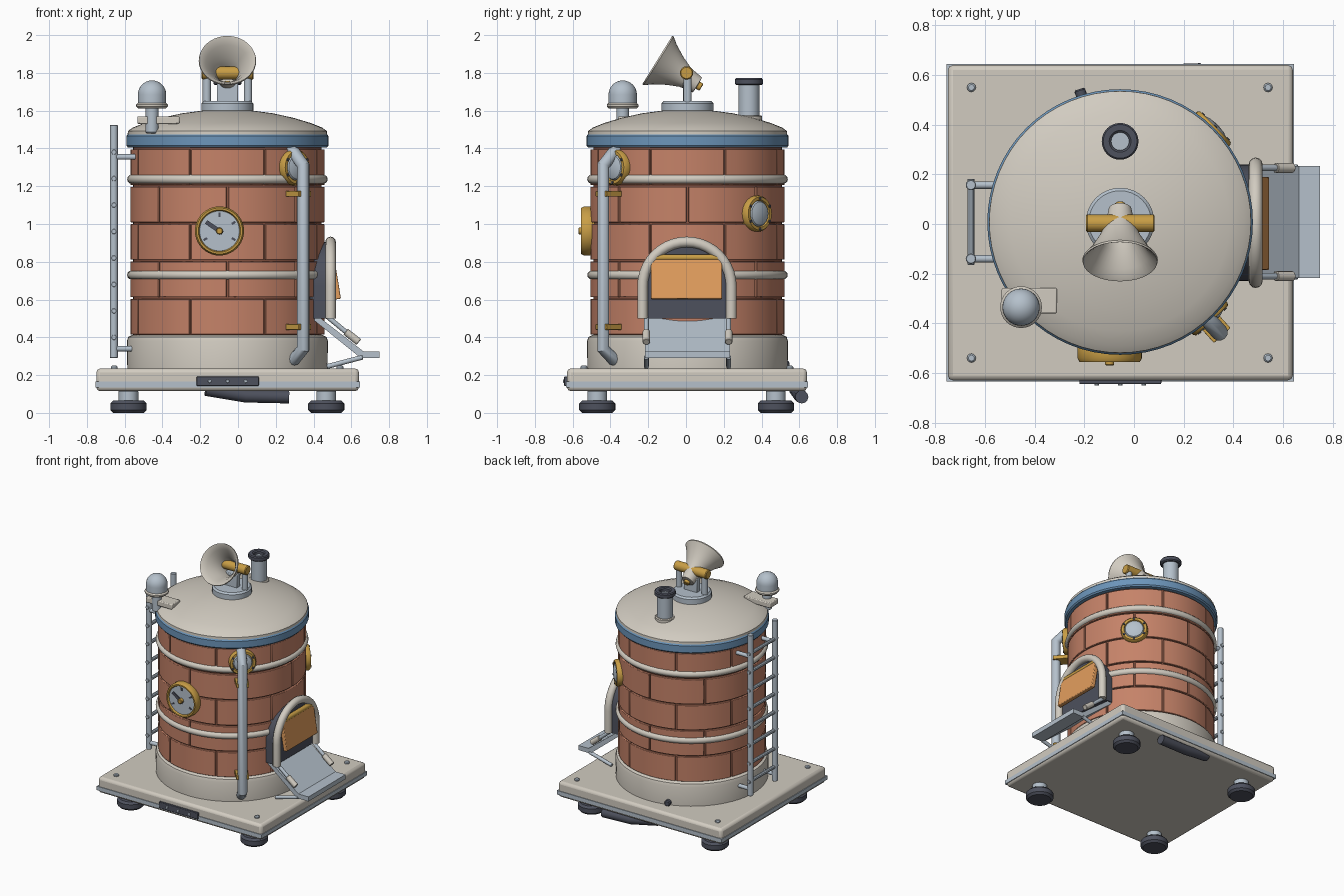
import bpy, bmesh
from math import sin, cos, pi, radians
from mathutils import Vector, Matrix

if "Cube" in bpy.data.objects:
    bpy.data.objects.remove(bpy.data.objects["Cube"])

CX, CY = -0.056, 0.008          # axis of the round body
UP = Vector((0, 0, 1))
parts = []


def material(name, rgb):
    m = bpy.data.materials.new(name)
    m.use_nodes = True
    m.diffuse_color = (*rgb, 1)
    m.node_tree.nodes["Principled BSDF"].inputs["Base Color"].default_value = (*rgb, 1)
    return m


CREAM = material("cream paint", (0.64, 0.60, 0.53))
STEEL = material("pale steel", (0.46, 0.53, 0.60))
DARK = material("dark slate", (0.075, 0.082, 0.11))
BRICK = material("terracotta brick", (0.56, 0.225, 0.14))
MORTAR = material("dark mortar", (0.25, 0.09, 0.055))
BLUE = material("blue band", (0.15, 0.30, 0.49))
GOLD = material("brass", (0.58, 0.34, 0.06))
ORANGE = material("orange flap", (0.76, 0.34, 0.11))


def add(name, bm, mat, bevel=0):
    bmesh.ops.recalc_face_normals(bm, faces=bm.faces)
    me = bpy.data.meshes.new(name)
    bm.to_mesh(me)
    bm.free()
    me.materials.append(mat)
    ob = bpy.data.objects.new(name, me)
    bpy.context.collection.objects.link(ob)
    if bevel:
        mod = ob.modifiers.new("bevel", "BEVEL")
        mod.width, mod.segments, mod.limit_method = bevel, 2, "ANGLE"
    parts.append(ob)
    return ob


def lathe(name, profile, mat, loc=(0, 0, 0), axis=UP, steps=32):
    """Spin (radius, height) points around an axis through loc."""
    bm = bmesh.new()
    vs = [bm.verts.new((r, 0, z)) for r, z in profile]
    es = [bm.edges.new(p) for p in zip(vs, vs[1:])]
    bmesh.ops.spin(bm, geom=vs + es, cent=(0, 0, 0), axis=UP, angle=2 * pi, steps=steps)
    bmesh.ops.remove_doubles(bm, verts=bm.verts, dist=0.0001)
    rot = Vector(axis).to_track_quat("Z", "Y").to_matrix().to_4x4()
    bm.transform(Matrix.Translation(loc) @ rot)
    return add(name, bm, mat)


def disc(name, r, z0, z1, mat, loc=(0, 0, 0), axis=UP, b=0.006, steps=32):
    return lathe(name, [(0, z0), (r - b, z0), (r, z0 + b), (r, z1 - b), (r - b, z1), (0, z1)],
                 mat, loc, axis, steps)


def rod(name, a, b, r, mat, steps=14):
    d = Vector(b) - Vector(a)
    return disc(name, r, 0, d.length, mat, a, d, r * 0.15, steps)


def box(name, lo, hi, mat, bevel=0, turn=0):
    """Box between two corners, optionally turned about its own centre."""
    lo, hi = Vector(lo), Vector(hi)
    bm = bmesh.new()
    bmesh.ops.create_cube(bm, size=1)
    bm.transform(Matrix.Translation((lo + hi) / 2) @ Matrix.Rotation(turn, 4, "Z")
                 @ Matrix.Diagonal((*(hi - lo), 1)))
    return add(name, bm, mat, bevel)


def prism(name, pts, push, mat, bevel=0):
    bm = bmesh.new()
    face = bm.faces.new([bm.verts.new(p) for p in pts])
    new = bmesh.ops.extrude_face_region(bm, geom=[face])["geom"]
    bmesh.ops.translate(bm, vec=push, verts=[v for v in new if isinstance(v, bmesh.types.BMVert)])
    if face.is_valid and len(face.link_loops if hasattr(face, "link_loops") else face.loops) and \
            not any(f for f in bm.faces if f is not face and set(f.verts) == set(face.verts)) and \
            any(e.is_boundary for e in bm.edges):
        bmesh.ops.holes_fill(bm, edges=bm.edges)
    return add(name, bm, mat, bevel)


def tube(name, pts, r, mat):
    cu = bpy.data.curves.new(name, "CURVE")
    cu.dimensions, cu.bevel_depth, cu.bevel_resolution, cu.use_fill_caps = "3D", r, 4, True
    sp = cu.splines.new("POLY")
    sp.points.add(len(pts) - 1)
    for p, co in zip(sp.points, pts):
        p.co = (*co, 1)
    tmp = bpy.data.objects.new(name, cu)
    bm = bmesh.new()
    me = bpy.data.meshes.new_from_object(tmp)
    bm.from_mesh(me)
    bpy.data.objects.remove(tmp)
    bpy.data.meshes.remove(me)
    return add(name, bm, mat)


def radial(deg, r, z):
    a = radians(deg)
    return Vector((CX + r * cos(a), CY + r * sin(a), z))


# base plate, trim, feet and bolts
box("base_plate", (-0.75, -0.63, 0.115), (0.64, 0.64, 0.235), CREAM, 0.02)
box("base_trim", (-0.755, -0.635, 0.135), (0.645, 0.645, 0.165), STEEL)
for x in (-0.58, 0.467):
    for y in (-0.47, 0.476):
        disc("foot_pad", 0.096, 0, 0.065, DARK, (x, y, 0), b=0.015)
        disc("foot_stem", 0.052, 0.05, 0.12, STEEL, (x, y, 0))
for x in (-0.655, 0.54):
    for y in (-0.54, 0.55):
        disc("plate_bolt", 0.018, 0.23, 0.25, STEEL, (x, y, 0), steps=12)
box("front_tag", (-0.22, -0.645, 0.143), (0.11, -0.625, 0.192), DARK, 0.004)
for x in (-0.15, -0.055, 0.04):
    rod("tag_rivet", (x, -0.64, 0.168), (x, -0.651, 0.168), 0.009, STEEL, 10)
tube("rear_exhaust", [(-0.17, 0.58, 0.125), (0.04, 0.605, 0.09), (0.27, 0.613, 0.085)], 0.035, DARK)
disc("rear_drain", 0.022, 0, 0.05, DARK, radial(107, 0.51, 0.255), radial(107, 1, 0) - radial(107, 0, 0))

# round body: footing, mortar core and staggered bricks
C = (CX, CY, 0)
lathe("footing", [(0.4, 0.23), (0.53, 0.23), (0.532, 0.38), (0.525, 0.402), (0.505, 0.412), (0.4, 0.412)],
      CREAM, C, steps=64)
lathe("mortar_core", [(0.499, 0.4), (0.499, 1.42)], MORTAR, C, steps=64)


def brick(deg0, deg1, z0, z1, n=6):
    bm = bmesh.new()
    rings = []
    for i in range(n + 1):
        d = deg0 + (deg1 - deg0) * i / n
        rings.append([bm.verts.new(radial(d, r, z)) for r, z in
                      ((0.49, z0), (0.514, z0), (0.514, z1), (0.49, z1))])
    for a, b in zip(rings, rings[1:]):
        for k in range(4):
            bm.faces.new((a[k], a[k - 1], b[k - 1], b[k]))
    for end in (rings[0], rings[-1]):
        bm.faces.new(end)
    add("brick", bm, BRICK, 0.003)


ROW = 0.198
for row in range(5):
    for k in range(8):
        start = 45 * k + (22.5 if row % 2 == 0 else 0)
        z = 0.41 + row * ROW
        brick(start + 0.6, start + 44.4, z + 0.005, z + ROW - 0.005)

# hoops, blue band and domed roof
for z in (0.73, 1.237):
    ring = [(0.507 + 0.024 * cos(t * pi / 6), z + 0.024 * sin(t * pi / 6)) for t in range(13)]
    lathe("hoop", ring, CREAM, C, steps=64)
lathe("blue_band", [(0.49, 1.405), (0.527, 1.405), (0.535, 1.415), (0.535, 1.465), (0.527, 1.476), (0.49, 1.476)],
      BLUE, C, steps=64)
lathe("roof", [(0.5, 1.47), (0.528, 1.475), (0.527, 1.492), (0.50, 1.511), (0.44, 1.535), (0.35, 1.562),
               (0.24, 1.586), (0.12, 1.602), (0, 1.606)], CREAM, C, steps=64)

# horn with its stand
disc("horn_pedestal", 0.138, 1.58, 1.65, STEEL, C, b=0.012)
for x in (-0.165, 0.053):
    rod("horn_post", (x, CY, 1.64), (x, CY, 1.80), 0.022, STEEL)
box("horn_bracket", (-0.112, -0.015, 1.64), (0, 0.03, 1.75), STEEL, 0.005)
rod("horn_pivot", (-0.193, 0.003, 1.80), (0.083, 0.003, 1.80), 0.035, GOLD, 20)
HORN_AXIS = Vector((0, 0.85, -0.527)).normalized()
MOUTH = Vector((CX, -0.152, 1.868))
lathe("horn", [(0.042, 0.25), (0.048, 0.17), (0.075, 0.10), (0.115, 0.035), (0.143, 0.004), (0.15, 0),
               (0.152, 0.008), (0.123, 0.045), (0.086, 0.11), (0.058, 0.175), (0.046, 0.25), (0, 0.255)],
      CREAM, MOUTH, HORN_AXIS, 40)
rod("horn_tail", MOUTH + HORN_AXIS * 0.24, MOUTH + HORN_AXIS * 0.275, 0.022, GOLD)

# chimney
P = (CX, 0.333, 0)
disc("chimney_base", 0.07, 1.53, 1.575, CREAM, P)
disc("chimney_pipe", 0.056, 1.54, 1.745, STEEL, P)
lathe("chimney_collar", [(0.036, 1.74), (0.036, 1.765), (0.044, 1.772), (0.068, 1.772), (0.074, 1.765),
                         (0.074, 1.742), (0.066, 1.735), (0.05, 1.735)], DARK, P)

# beacon on its shelf
P = (-0.455, -0.335, 0)
box("beacon_shelf", (-0.533, -0.36, 1.53), (-0.31, -0.258, 1.57), CREAM, 0.006)
disc("beacon_stem", 0.034, 1.48, 1.62, STEEL, P)
disc("beacon_collar", 0.084, 1.612, 1.642, CREAM, P, b=0.01)
lathe("beacon_lamp", [(0.075, 1.64)] + [(0.075 * cos(t * pi / 16), 1.685 + 0.075 * sin(t * pi / 16))
                                        for t in range(9)], STEEL, P)

# ladder
for y in (-0.14, 0.157):
    rod("ladder_rail", (-0.657, y, 0.29), (-0.657, y, 1.525), 0.021, STEEL)
    for z in (0.34, 1.355):
        rod("ladder_standoff", (-0.657, y, z), (-0.53, y, z), 0.015, STEEL)
for i in range(8):
    z = 0.40 + 0.14 * i
    rod("ladder_rung", (-0.657, -0.165, z), (-0.657, 0.182, z), 0.014, STEEL, 10)

# front pressure gauge
G = Vector((-0.098, -0.53, 0.963))
FRONT = Vector((0, -1, 0))
lathe("gauge_rim", [(0.12, -0.05), (0.13, -0.03), (0.13, 0.01), (0.122, 0.025), (0.112, 0.025), (0.104, 0.008)],
      GOLD, G, FRONT, 40)
disc("gauge_face", 0.108, -0.03, 0.013, STEEL, G, FRONT, 0.002)


def dial_mark(name, deg, r0, r1, half, front):
    """Flat bar lying along a radius of the dial."""
    d = Vector((sin(radians(deg)), 0, cos(radians(deg))))
    s = Vector((d.z, 0, -d.x)) * half
    base = G + FRONT * front
    prism(name, [base + d * r0 - s, base + d * r0 + s, base + d * r1 + s, base + d * r1 - s],
          FRONT * 0.006, DARK)


for deg in (-120, 0, 60, 120):
    dial_mark("gauge_tick", deg, 0.075, 0.097, 0.006, 0.011)
dial_mark("gauge_needle", -56, -0.02, 0.085, 0.011, 0.02)
disc("gauge_hub", 0.018, 0, 0.04, GOLD, G, FRONT, 0.004, 16)

# round windows
for deg, z in ((-47, 1.30), (45, 1.055)):
    n = radial(deg, 1, 0) - radial(deg, 0, 0)
    P = radial(deg, 0.515, z)
    lathe("window_rim", [(0.09, -0.04), (0.095, -0.02), (0.095, 0.018), (0.088, 0.028), (0.072, 0.028), (0.066, 0.015)],
          GOLD, P, n)
    lathe("window_glass", [(0.07, 0.015), (0.062, 0.028), (0.04, 0.036), (0, 0.04)], STEEL, P, n)
    side = n.cross(UP)
    for k in range(6):
        t = radians(60 * k + 30)
        q = P + (side * cos(t) + UP * sin(t)) * 0.081
        rod("window_bolt", q + n * 0.02, q + n * 0.033, 0.008, DARK, 8)

# outside pipe with clamps
tube("drain_pipe", [radial(-48, r, z) for r, z in ((0.50, 1.385), (0.53, 1.375), (0.60, 1.31),
                                                   (0.60, 0.34), (0.53, 0.285), (0.50, 0.28))], 0.034, STEEL)
for z in (1.16, 0.455):
    m = radial(-48, 0.56, z)
    h = Vector((0.055, 0.045, 0.015))
    box("pipe_clamp", m - h, m + h, GOLD, 0.003, radians(-48))

# arched doorway with hanging flap
Y0 = 0.005
arc = [(0.235 * cos(t * pi / 20), 0.67 + 0.235 * sin(t * pi / 20)) for t in range(21)]
outline = [(0.235, 0.50)] + arc + [(-0.235, 0.50)]
tube("door_arch", [(0.49, Y0 + y, z) for y, z in outline], 0.028, CREAM)
prism("door_recess", [(0.36, Y0 + y, z) for y, z in outline], Vector((0.122, 0, 0)), DARK)
prism("door_flap", [(0.478, -0.185, 0.815), (0.51, -0.185, 0.82), (0.545, -0.185, 0.605), (0.515, -0.185, 0.60)],
      Vector((0, 0.375, 0)), ORANGE, 0.005)
rod("flap_hinge", (0.497, -0.187, 0.822), (0.497, 0.192, 0.822), 0.018, GOLD)

# loading ramp with lip, side rails and struts
prism("ramp", [(0.39, -0.217, 0.50), (0.40, -0.217, 0.53), (0.665, -0.217, 0.325), (0.75, -0.217, 0.325),
               (0.75, -0.217, 0.29), (0.65, -0.217, 0.29)], Vector((0, 0.45, 0)), STEEL)
for y in (-0.21, 0.226):
    rod("ramp_rail", (0.43, y, 0.545), (0.60, y, 0.405), 0.013, STEEL)
    rod("ramp_grip", (0.57, y, 0.43), (0.64, y, 0.375), 0.02, CREAM)
    rod("ramp_strut", (0.47, y, 0.245), (0.66, y, 0.295), 0.013, STEEL)

# soft shading with crisp edges
bpy.ops.object.select_all(action="DESELECT")
for ob in parts:
    ob.select_set(True)
bpy.context.view_layer.objects.active = parts[0]
bpy.ops.object.shade_smooth_by_angle(angle=radians(35))
